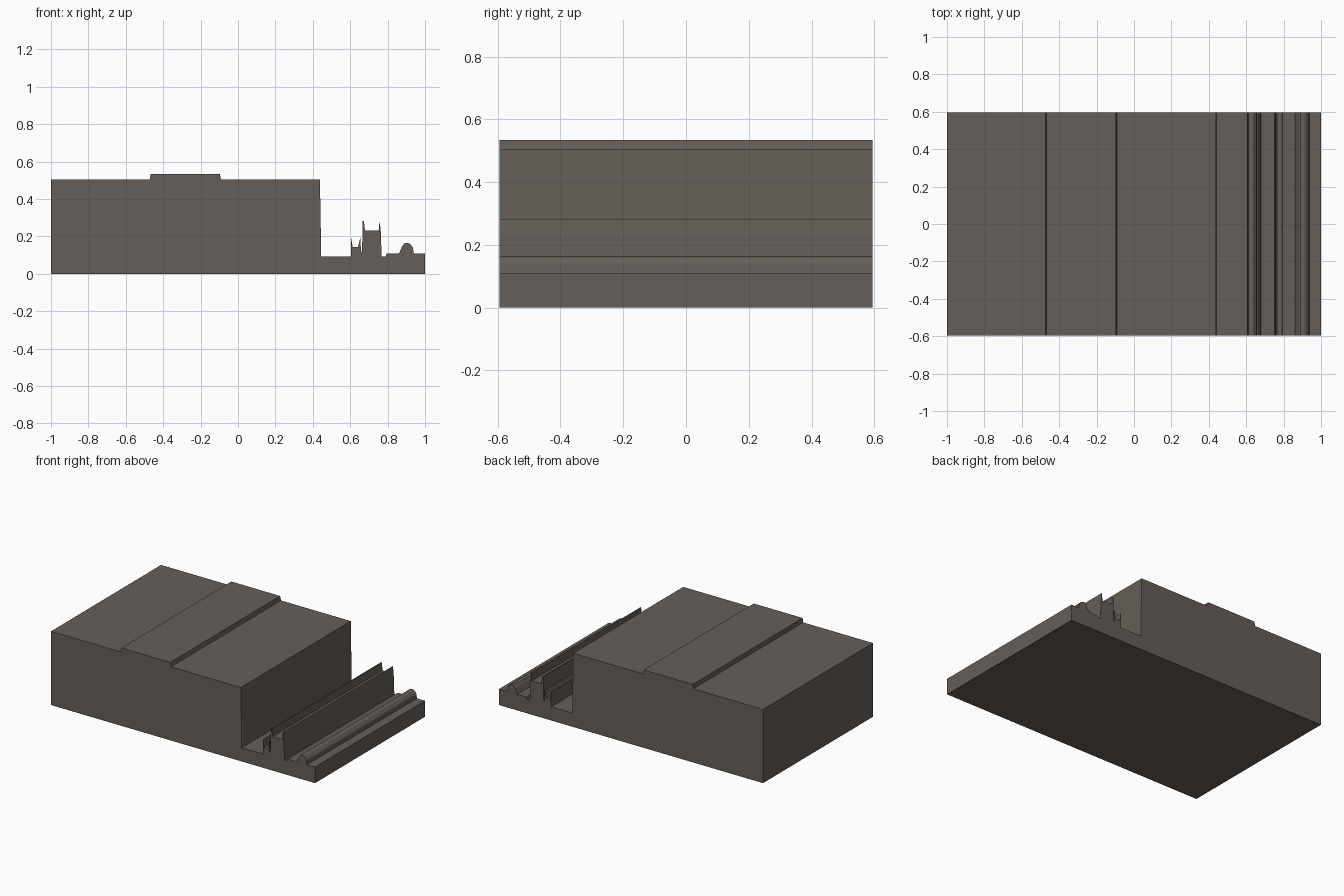
import bpy
import bmesh

if "Cube" in bpy.data.objects:
    bpy.data.objects.remove(bpy.data.objects["Cube"])

HALF_DEPTH = 0.595

# One flat grey-brown stone colour
stone = bpy.data.materials.new("grey_brown_stone")
stone.diffuse_color = (0.13, 0.113, 0.098, 1)
stone.use_nodes = True
stone.node_tree.nodes["Principled BSDF"].inputs["Base Color"].default_value = stone.diffuse_color

# Cross-section (x, z), clockwise from the lower left corner
block = [(-1, 0), (-1, 0.505), (-0.472, 0.505), (-0.467, 0.534),
         (-0.097, 0.534), (-0.091, 0.505), (0.438, 0.505), (0.445, 0.094)]
small_ridge = [(0.605, 0.094), (0.605, 0.193), (0.613, 0.143), (0.641, 0.143),
               (0.655, 0.197), (0.657, 0.12)]
tall_ridge = [(0.664, 0.12), (0.665, 0.283), (0.673, 0.283), (0.679, 0.232),
              (0.752, 0.232), (0.757, 0.283), (0.763, 0.232), (0.768, 0.094)]
kerb = [(0.79, 0.094), (0.795, 0.11), (0.862, 0.11), (0.877, 0.147),
        (0.89, 0.163), (0.908, 0.165), (0.922, 0.158), (0.936, 0.14),
        (0.939, 0.11), (1, 0.11), (1, 0)]
profile = block + small_ridge + tall_ridge + kerb

# Extrude the section from front to back
bm = bmesh.new()
front = bm.faces.new([bm.verts.new((x, -HALF_DEPTH, z)) for x, z in profile])
ext = bmesh.ops.extrude_face_region(bm, geom=[front], use_keep_orig=True)
for v in ext["geom"]:
    if isinstance(v, bmesh.types.BMVert):
        v.co.y = HALF_DEPTH
bmesh.ops.recalc_face_normals(bm, faces=bm.faces[:])
mesh = bpy.data.meshes.new("terrain_section")
bm.to_mesh(mesh)
bm.free()
mesh.materials.append(stone)
bpy.context.collection.objects.link(bpy.data.objects.new("terrain_section", mesh))
